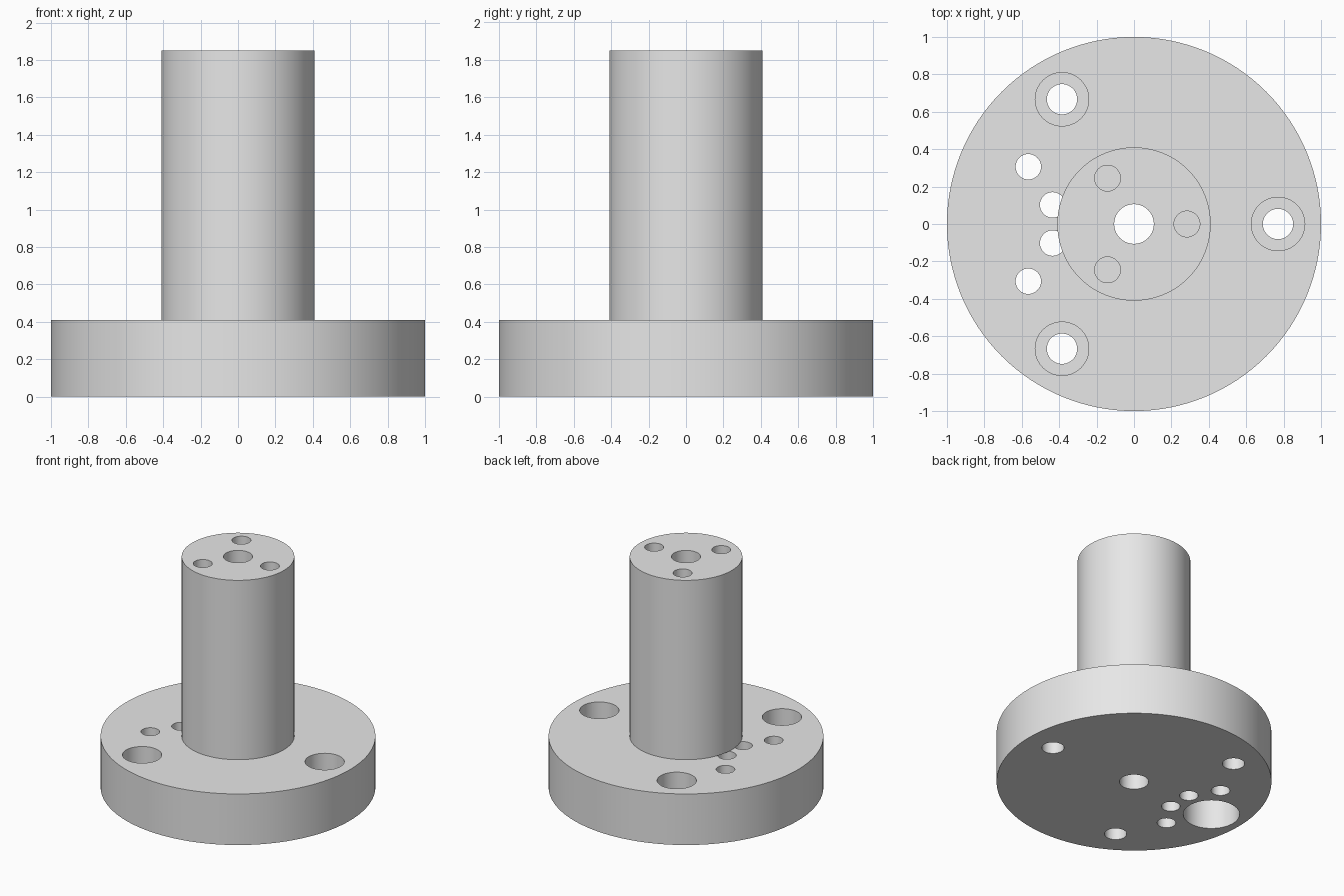
import bpy
import math

old = bpy.data.objects.get("Cube")
if old:
    bpy.data.objects.remove(old, do_unlink=True)

BASE_H, TOP = 0.41, 1.85
OVER = 0.05  # how far cutters reach past open faces

grey = bpy.data.materials.new("plain grey")
grey.use_nodes = True
grey.diffuse_color = (0.8, 0.8, 0.8, 1)
grey.node_tree.nodes["Principled BSDF"].inputs["Base Color"].default_value = (0.8, 0.8, 0.8, 1)


def cylinder(name, radius, z0, z1, x=0, y=0, sides=64):
    """Upright cylinder between two heights."""
    bpy.ops.mesh.primitive_cylinder_add(
        vertices=sides, radius=radius, depth=z1 - z0, location=(x, y, (z0 + z1) / 2))
    ob = bpy.context.object
    ob.name = name
    ob.data.materials.append(grey)
    return ob


def drill(target, radius, z0, z1, x=0, y=0):
    """Cut a round hole, then discard the cutter."""
    cutter = cylinder("hole_cutter", radius, z0, z1, x, y)
    cutter.hide_render = True
    mod = target.modifiers.new("hole", 'BOOLEAN')
    mod.operation = 'DIFFERENCE'
    mod.solver = 'EXACT'
    mod.object = cutter
    bpy.context.view_layer.objects.active = target
    bpy.ops.object.modifier_apply(modifier=mod.name)
    bpy.data.objects.remove(cutter, do_unlink=True)


def ring(radius, count=3):
    """Evenly spaced points on a circle, the first on +x."""
    for i in range(count):
        a = math.tau * i / count
        yield radius * math.cos(a), radius * math.sin(a)


# Round flange and the column standing on it
flange = cylinder("base_flange", 1.0, 0, BASE_H, sides=128)
column = cylinder("column", 0.41, BASE_H, TOP, sides=128)

# Centre bore through both
for part in (flange, column):
    drill(part, 0.106, -OVER, TOP + OVER)

# Counterbored mounting holes in the flange
for x, y in ring(0.77):
    drill(flange, 0.081, -OVER, BASE_H + OVER, x, y)
    drill(flange, 0.143, 0.2, BASE_H + OVER, x, y)

# Small through holes, mirrored front to back
for side in (-1, 1):
    for x, y in ((-0.565, 0.306), (-0.435, 0.102)):
        drill(flange, 0.068, -OVER, BASE_H + OVER, x, side * y)

# Large blind pocket in the underside
drill(flange, 0.205, -OVER, 0.3, -0.735, 0)

# Blind screw holes in the column top
for x, y in ring(0.283):
    drill(column, 0.069, TOP - 0.35, TOP + OVER, x, y)

# Smooth walls, sharp rims
for part in (flange, column):
    bpy.ops.object.select_all(action='DESELECT')
    part.select_set(True)
    bpy.context.view_layer.objects.active = part
    bpy.ops.object.shade_smooth_by_angle(angle=math.radians(30))
